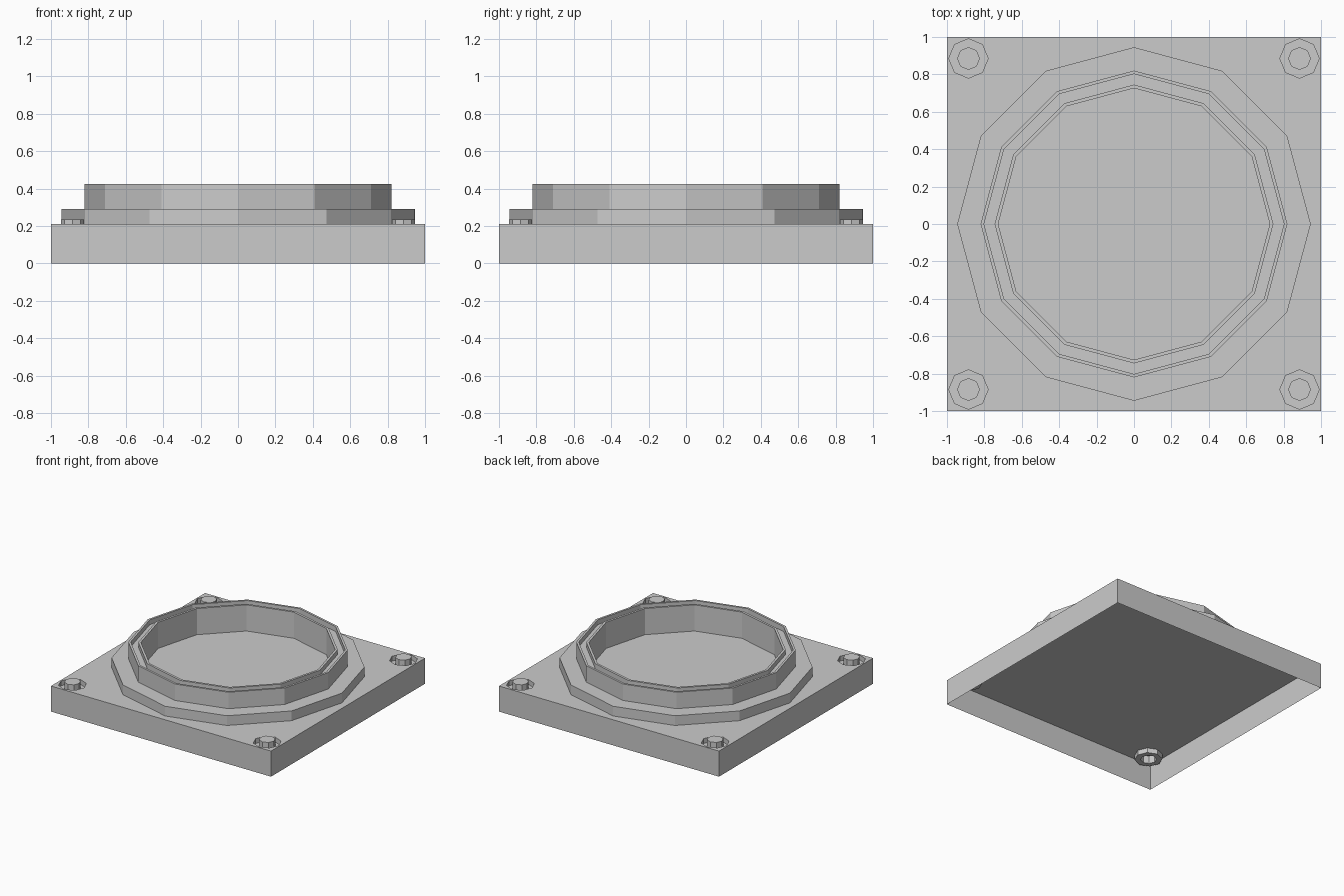
import bpy, bmesh, math
from mathutils import Vector

cube = bpy.data.objects.get("Cube")
if cube:
    bpy.data.objects.remove(cube, do_unlink=True)

grey = bpy.data.materials.new("light grey")
grey.use_nodes = True
color = (0.6, 0.6, 0.6, 1)
grey.diffuse_color = color
grey.node_tree.nodes["Principled BSDF"].inputs["Base Color"].default_value = color

PLATE = 0.21      # height of the plate's top sheet
BOLT = 0.885      # bolt offset from the centre


def ring(bm, sides, radius, z, cx=0, cy=0, turn=math.pi / 2):
    """Polygon loop of vertices, counter-clockwise from above."""
    return [bm.verts.new((cx + radius * math.cos(turn + math.tau * i / sides),
                          cy + radius * math.sin(turn + math.tau * i / sides), z))
            for i in range(sides)]


def bridge(bm, outer, inner):
    """Quads from one loop to the next, facing up or outwards."""
    n = len(outer)
    for i in range(n):
        j = (i + 1) % n
        bm.faces.new((outer[i], outer[j], inner[j], inner[i]))


def loop_edges(bm, loop):
    return [bm.edges.new((loop[i - 1], loop[i])) for i in range(len(loop))]


def finish(bm, name):
    mesh = bpy.data.meshes.new(name)
    bm.to_mesh(mesh)
    bm.free()
    mesh.materials.append(grey)
    obj = bpy.data.objects.new(name, mesh)
    bpy.context.collection.objects.link(obj)
    return obj


corners = [(x * BOLT, y * BOLT) for x in (-1, 1) for y in (-1, 1)]

# Base plate: thin shell, open below, with a round pocket at each corner
bm = bmesh.new()
rim = ring(bm, 4, math.sqrt(2), PLATE, turn=math.pi / 4)
foot = ring(bm, 4, math.sqrt(2), 0, turn=math.pi / 4)
edges = loop_edges(bm, rim)
pockets = [ring(bm, 8, 0.105, PLATE, *c) for c in corners]
for pocket in pockets:
    edges += loop_edges(bm, pocket)
bmesh.ops.triangle_fill(bm, edges=edges, use_beauty=True, normal=Vector((0, 0, 1)))
for face in bm.faces:
    face.normal_update()
    if face.normal.z < 0:
        face.normal_flip()
bridge(bm, foot, rim)

# Pocket walls and floors up to the bolt hole
for pocket, c in zip(pockets, corners):
    floor = ring(bm, 8, 0.105, PLATE - 0.04, *c)
    hole = ring(bm, 8, 0.061, PLATE - 0.04, *c)
    bridge(bm, pocket, floor)
    bridge(bm, floor, hole)
finish(bm, "base_plate")

# Hollow octagonal bolt heads
for i, c in enumerate(corners):
    bm = bmesh.new()
    low = ring(bm, 8, 0.061, PLATE - 0.04, *c)
    top = ring(bm, 8, 0.061, 0.234, *c)
    bridge(bm, low, top)
    bm.faces.new(top)
    finish(bm, f"bolt_head_{i + 1}")

# Stepped twelve-sided collar with a grooved rim, open in the middle
profile = [(0.945, PLATE), (0.945, 0.29), (0.82, 0.29), (0.82, 0.425),
           (0.802, 0.425), (0.802, 0.385), (0.745, 0.385), (0.745, 0.425),
           (0.726, 0.425), (0.726, PLATE)]
bm = bmesh.new()
loops = [ring(bm, 12, r, z) for r, z in profile]
for a, b in zip(loops, loops[1:]):
    bridge(bm, a, b)
finish(bm, "stepped_collar")
